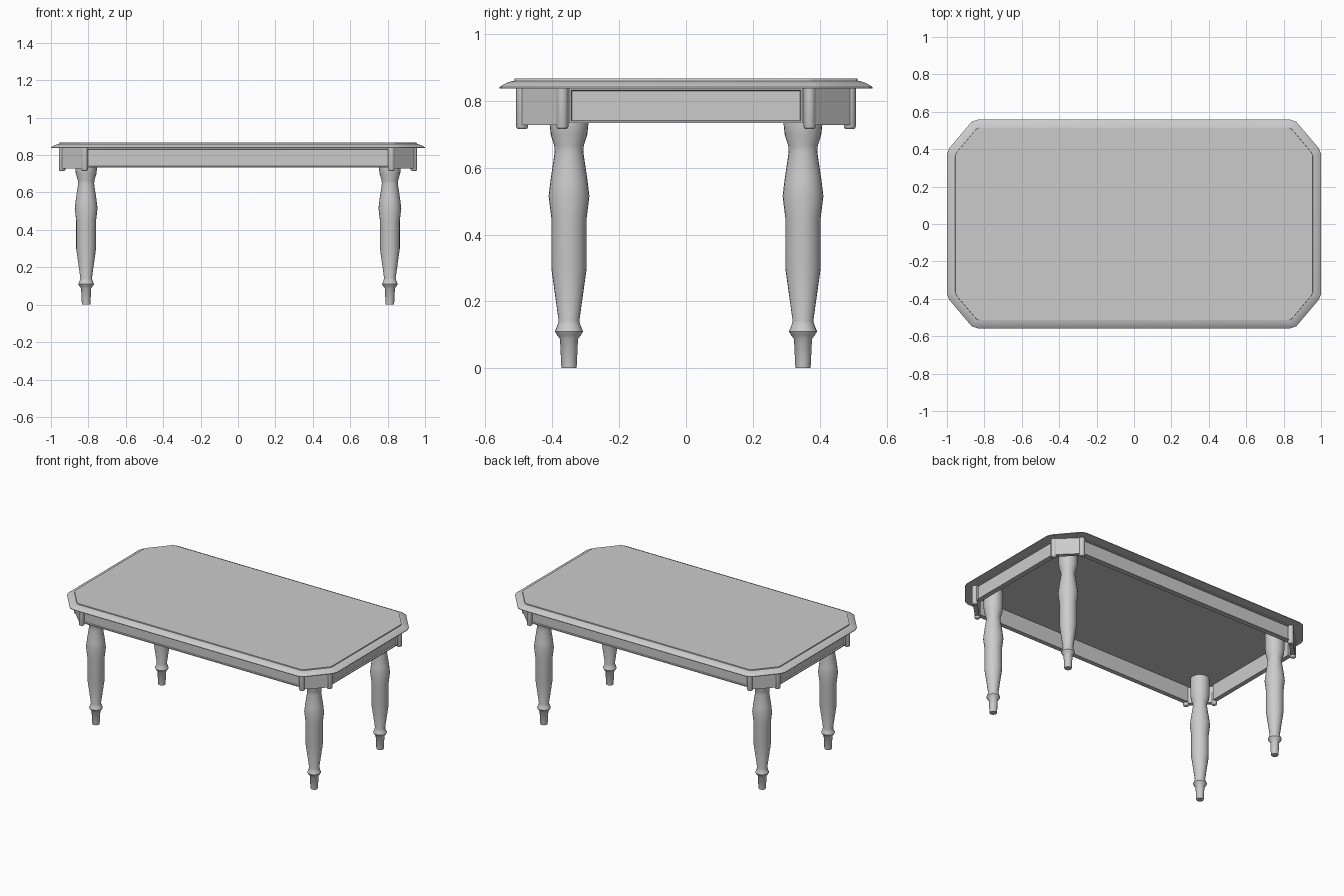
import bpy, bmesh, math
from mathutils import Vector, Matrix

if "Cube" in bpy.data.objects:
    bpy.data.objects.remove(bpy.data.objects["Cube"], do_unlink=True)

grey = bpy.data.materials.new("plain grey")
grey.diffuse_color = (0.6, 0.6, 0.6, 1)
grey.use_nodes = True
grey.node_tree.nodes["Principled BSDF"].inputs["Base Color"].default_value = (0.6, 0.6, 0.6, 1)


def finish(bm, name, smooth=None):
    """Turn a bmesh into a named object, optionally smooth shaded."""
    bmesh.ops.recalc_face_normals(bm, faces=bm.faces)
    mesh = bpy.data.meshes.new(name)
    bm.to_mesh(mesh)
    bm.free()
    mesh.materials.append(grey)
    obj = bpy.data.objects.new(name, mesh)
    bpy.context.collection.objects.link(obj)
    if smooth:
        bpy.ops.object.select_all(action='DESELECT')
        obj.select_set(True)
        bpy.context.view_layer.objects.active = obj
        bpy.ops.object.shade_smooth_by_angle(angle=math.radians(smooth))
    return obj


def loft(bm, rings):
    """Skin a stack of closed rings and cap both ends."""
    loops = [[bm.verts.new(p) for p in ring] for ring in rings]
    n = len(loops[0])
    for a, b in zip(loops, loops[1:]):
        for i in range(n):
            j = (i + 1) % n
            bm.faces.new((a[i], a[j], b[j], b[i]))
    bm.faces.new(loops[0])
    bm.faces.new(loops[-1])


def turned(name, profile, x, y, sides, smooth):
    """Lathe a (radius, height) profile about a vertical axis."""
    bm = bmesh.new()
    steps = [math.tau * i / sides for i in range(sides)]
    loft(bm, [[(x + r * math.cos(a), y + r * math.sin(a), z) for a in steps]
              for r, z in profile])
    return finish(bm, name, smooth)


def box(bm, size, matrix):
    bmesh.ops.create_cube(bm, size=1, matrix=matrix @ Matrix.Diagonal((*size, 1)))


def inset_outline(points, d):
    """Move a counter-clockwise outline inwards by d, keeping edges parallel."""
    result = []
    for i, p in enumerate(points):
        e1 = (p - points[i - 1]).normalized()
        e2 = (points[(i + 1) % len(points)] - p).normalized()
        n1, n2 = Vector((-e1.y, e1.x)), Vector((-e2.y, e2.x))
        result.append(p + (n1 + n2) * d / (1 + n1.dot(n2)))
    return result


# Table top: clipped corners with a rounded moulding and a small step
corner = [Vector(p) for p in ((1, 0.375), (0.988, 0.405), (0.868, 0.547), (0.835, 0.558))]
flip_x = [Vector((-p.x, p.y)) for p in reversed(corner)]
half = corner + flip_x
outline = half + [-p for p in half]
edge = [(0.012, 0.837), (0, 0.837), (0, 0.841), (0.01, 0.848), (0.022, 0.854),
        (0.034, 0.858), (0.044, 0.860), (0.045, 0.866)]
bm = bmesh.new()
loft(bm, [[(p.x, p.y, z) for p in inset_outline(outline, d)] for d, z in edge])
finish(bm, "table_top", 30)


# Rails: thin boards with a framed, recessed panel on the outside
def rail(name, length, distance, angle):
    bm = bmesh.new()
    box(bm, (length, 0.03, 0.105), Matrix.Translation((0, -distance + 0.015, 0.7855)))
    bm.normal_update()
    face = [f for f in bm.faces if f.normal.y < -0.9]
    bmesh.ops.inset_region(bm, faces=face, thickness=0.009)
    bmesh.ops.inset_region(bm, faces=face, thickness=0.003, depth=-0.008)
    bmesh.ops.rotate(bm, verts=bm.verts, matrix=Matrix.Rotation(angle, 3, 'Z'))
    finish(bm, name)


rail("front_rail", 1.63, 0.495, 0)
rail("back_rail", 1.63, 0.495, math.pi)
rail("left_rail", 0.70, 0.945, math.pi / 2)
rail("right_rail", 0.70, 0.945, -math.pi / 2)

leg_profile = [(0.022, 0), (0.023, 0.005), (0.027, 0.088), (0.035, 0.098), (0.042, 0.11),
               (0.034, 0.13), (0.031, 0.142), (0.053, 0.3), (0.053, 0.45), (0.061, 0.515),
               (0.055, 0.565), (0.043, 0.645), (0.044, 0.665), (0.055, 0.70),
               (0.058, 0.73), (0.058, 0.838)]
post_profile = [(0.011, 0.715), (0.016, 0.718), (0.018, 0.723), (0.018, 0.838)]

# Corners: turned leg, diagonal board and a round post at each end of it
for sx, side in ((1, "left"), (-1, "right")):
    for sy, end in ((-1, "front"), (1, "back")):
        name = f"{end}_{side}"
        turned(name + "_leg", leg_profile, sx * 0.812, sy * 0.35, 24, 40)
        a, b = Vector((sx * 0.82, sy * 0.49)), Vector((sx * 0.94, sy * 0.37))
        for p, part in ((a, "outer_post"), (b, "side_post")):
            turned(f"{name}_{part}", post_profile, p.x, p.y, 16, 40)
        mid, along = (a + b) / 2, b - a
        bm = bmesh.new()
        turn = Matrix.Rotation(math.atan2(along.y, along.x), 4, 'Z')
        box(bm, (along.length, 0.026, 0.111), Matrix.Translation((mid.x, mid.y, 0.7825)) @ turn)
        finish(bm, name + "_corner_board")
